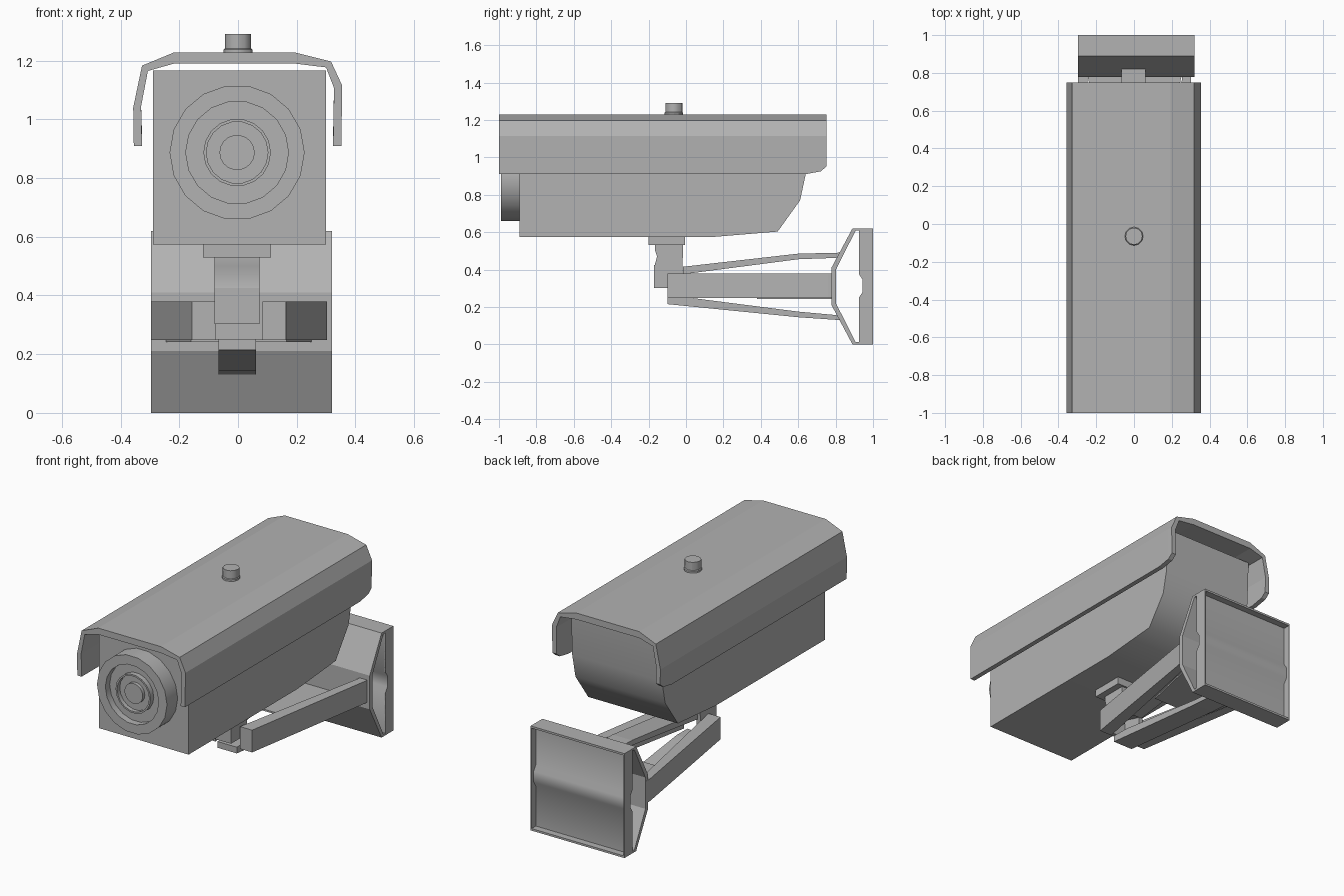
import bpy, bmesh, math
from mathutils import Vector

if "Cube" in bpy.data.objects:
    bpy.data.objects.remove(bpy.data.objects["Cube"])

GREY = bpy.data.materials.new("mid_grey")
GREY.diffuse_color = (0.446, 0.446, 0.446, 1)
GREY.use_nodes = True
GREY.node_tree.nodes["Principled BSDF"].inputs["Base Color"].default_value = GREY.diffuse_color


def finish(name, bm, smooth=None):
    bmesh.ops.recalc_face_normals(bm, faces=bm.faces)
    me = bpy.data.meshes.new(name)
    bm.to_mesh(me)
    bm.free()
    me.materials.append(GREY)
    ob = bpy.data.objects.new(name, me)
    bpy.context.collection.objects.link(ob)
    if smooth:
        bpy.ops.object.select_all(action='DESELECT')
        ob.select_set(True)
        bpy.context.view_layer.objects.active = ob
        bpy.ops.object.shade_smooth_by_angle(angle=math.radians(smooth))
    return ob


def prism(bm, pts, axis, a, b):
    """Extrude a 2D outline from a to b: axis X takes (y, z), Y takes (x, z), Z takes (x, y)."""
    place = {'X': lambda p: (a, p[0], p[1]),
             'Y': lambda p: (p[0], a, p[1]),
             'Z': lambda p: (p[0], p[1], a)}[axis]
    face = bm.faces.new([bm.verts.new(place(p)) for p in pts])
    new = bmesh.ops.extrude_face_region(bm, geom=[face], use_keep_orig=True)['geom']
    step = Vector((axis == 'X', axis == 'Y', axis == 'Z')) * (b - a)
    bmesh.ops.translate(bm, verts=[v for v in new if isinstance(v, bmesh.types.BMVert)], vec=step)


def part(name, pts, axis, a, b, smooth=None):
    bm = bmesh.new()
    prism(bm, pts, axis, a, b)
    return finish(name, bm, smooth)


def rect(x0, x1, y0, y1):
    return [(x0, y0), (x1, y0), (x1, y1), (x0, y1)]


def lathe(name, profile, sides, axis, centre):
    """Spin (radius, position) points about the Y or Z axis."""
    bm = bmesh.new()
    rings = []
    for r, h in profile:
        ring = []
        for i in range(sides):
            t = 2 * math.pi * i / sides
            u, v = r * math.cos(t), r * math.sin(t)
            ring.append(bm.verts.new(Vector((u, h, v) if axis == 'Y' else (u, v, h)) + Vector(centre)))
        rings.append(ring)
    for lo, hi in zip(rings, rings[1:]):
        for i in range(sides):
            j = (i + 1) % sides
            bm.faces.new((lo[i], lo[j], hi[j], hi[i]))
    bm.faces.new(rings[0])
    bm.faces.new(rings[-1])
    return finish(name, bm, 30)


# Camera housing with swept-up rear
part("housing", [(-0.89, 0.573), (0.13, 0.573), (0.49, 0.603), (0.61, 0.77),
                 (0.64, 0.91), (0.65, 1.167), (-0.89, 1.167)], 'X', -0.29, 0.299, 60)

# Sunshield: bent sheet, lower rear corners trimmed upwards
bm = bmesh.new()
prism(bm, [(-0.355, 0.91), (-0.357, 1.04), (-0.327, 1.183), (-0.218, 1.228), (0.194, 1.228),
           (0.317, 1.197), (0.355, 1.115), (0.352, 0.91), (0.324, 0.91), (0.327, 1.107),
           (0.30, 1.177), (0.194, 1.19), (-0.218, 1.19), (-0.307, 1.165), (-0.33, 1.045),
           (-0.327, 0.91)], 'Y', -1.0, 0.75)
for cut in (0.64, 0.72):
    bmesh.ops.bisect_plane(bm, geom=bm.verts[:] + bm.edges[:] + bm.faces[:],
                           plane_co=(0, cut, 0), plane_no=(0, 1, 0))
for v in bm.verts:
    if v.co.z < 0.92 and v.co.y > 0.7:
        v.co.z = 0.95 if v.co.y > 0.74 else 0.925
finish("sunshield", bm)

# Fixing knob on the shield
lathe("shield_knob", [(0.049, 1.20), (0.049, 1.238), (0.045, 1.242), (0.045, 1.29)], 12, 'Z', (0, -0.065, 0))

# Lens bezel with stepped recess
lathe("lens", [(0.23, -0.88), (0.23, -0.99), (0.175, -0.99), (0.175, -0.95), (0.115, -0.95),
               (0.115, -0.98), (0.105, -0.98), (0.105, -0.955), (0.06, -0.955), (0.06, -0.975)],
      18, 'Y', (-0.003, 0, 0.887))

# Neck under the housing: plate, block and U-shaped yoke
part("neck_plate", rect(-0.12, 0.112, -0.20, -0.005), 'Z', 0.53, 0.58)
part("neck_block", [(-0.165, 0.535), (-0.165, 0.50), (-0.155, 0.47), (-0.168, 0.42),
                    (-0.02, 0.38), (-0.015, 0.535)], 'X', -0.08, 0.073, 60)
part("neck_yoke", [(-0.08, -0.17), (0.073, -0.17), (0.073, -0.02), (0.048, -0.02), (0.048, -0.145),
                   (-0.055, -0.145), (-0.055, -0.02), (-0.08, -0.02)], 'Z', 0.302, 0.425)

# Splayed side arms with a thin web between them near the wall
for side, s in (("left", -1), ("right", 1)):
    arm = [(s * x + 0.003, y) for x, y in
           ((0.08, -0.10), (0.16, -0.10), (0.30, 0.76), (0.30, 0.80), (0.25, 0.80), (0.25, 0.76))]
    part(side + "_arm", arm, 'Z', 0.248, 0.38)
part("arm_web", [(-0.16, 0.38), (0.165, 0.38), (0.253, 0.79), (-0.247, 0.79)], 'Z', 0.242, 0.252)

# Upper and lower centre struts
part("upper_strut", [(-0.015, 0.375), (0.10, 0.39), (0.60, 0.455), (0.82, 0.463), (0.82, 0.49),
                     (0.60, 0.485), (-0.015, 0.415)], 'X', -0.066, 0.062)
part("lower_strut", [(-0.10, 0.215), (0.60, 0.145), (0.82, 0.13), (0.82, 0.155), (0.60, 0.175),
                     (0.0, 0.252), (-0.10, 0.252)], 'X', -0.066, 0.062)

# Wall mount: bent front sheet, creased back sheet and rear rim
X0, X1 = -0.296, 0.32
part("mount_front", [(1.0, 0.62), (0.89, 0.62), (0.778, 0.41), (0.778, 0.21), (0.89, 0.0), (1.0, 0.0),
                     (1.0, 0.012), (0.907, 0.012), (0.803, 0.217), (0.803, 0.403), (0.907, 0.608),
                     (1.0, 0.608)], 'X', X0, X1)
crease = [(0.925, 0.005), (0.925, 0.25), (0.945, 0.28), (0.945, 0.345), (0.925, 0.375), (0.925, 0.615)]
part("mount_back", crease + [(y + 0.035, z) for y, z in reversed(crease)], 'X', X0, X1, 60)
for side, a, b in (("left", X0, X0 + 0.006), ("right", X1 - 0.006, X1)):
    part(side + "_mount_rim", crease + [(1.0, 0.615), (1.0, 0.005)], 'X', a, b)
